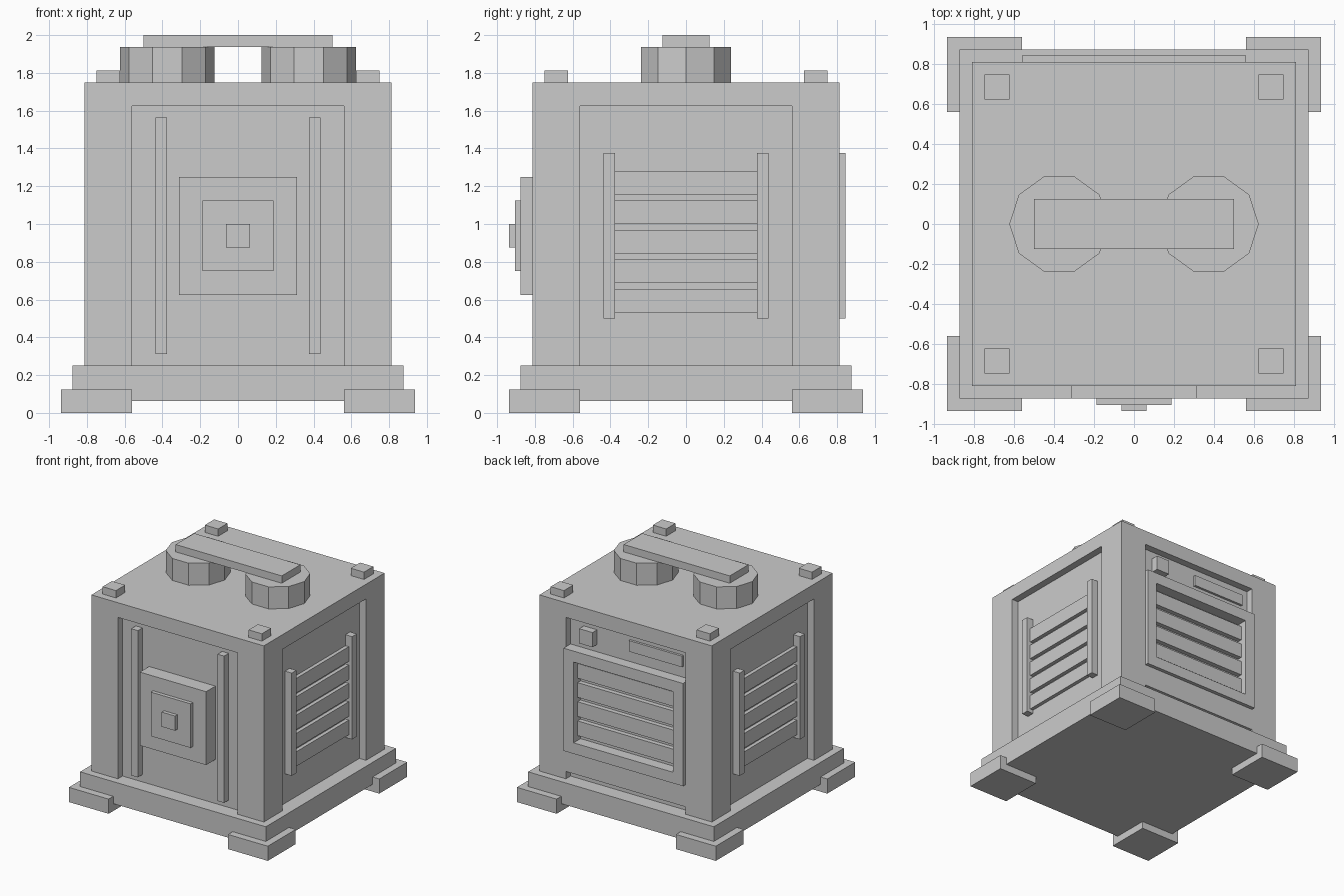
import bpy, bmesh, math
from mathutils import Matrix, Vector

if "Cube" in bpy.data.objects:
    bpy.data.objects.remove(bpy.data.objects["Cube"])

grey = bpy.data.materials.new("plain_grey")
grey.diffuse_color = (0.6, 0.6, 0.6, 1)
grey.use_nodes = True
grey.node_tree.nodes["Principled BSDF"].inputs["Base Color"].default_value = grey.diffuse_color


def finish(name, bm):
    me = bpy.data.meshes.new(name)
    bm.to_mesh(me)
    bm.free()
    me.materials.append(grey)
    ob = bpy.data.objects.new(name, me)
    bpy.context.collection.objects.link(ob)
    return ob


def boxes(name, *specs):
    """One object made of boxes, each given as (x0, x1, y0, y1, z0, z1)."""
    bm = bmesh.new()
    for x0, x1, y0, y1, z0, z1 in specs:
        m = Matrix.Translation(((x0 + x1) / 2, (y0 + y1) / 2, (z0 + z1) / 2))
        m = m @ Matrix.Diagonal((x1 - x0, y1 - y0, z1 - z0, 1))
        bmesh.ops.create_cube(bm, size=1, matrix=m)
    return finish(name, bm)


def corners(a, b, z0, z1):
    """Four square blocks, one at each corner."""
    r = {1: (a, b), -1: (-b, -a)}
    return [(*r[sx], *r[sy], z0, z1) for sx in (-1, 1) for sy in (-1, 1)]


# Base, feet and top corner studs
boxes("base_plate", (-.875, .875, -.875, .875, .0625, .25))
boxes("corner_feet", *corners(.5625, .9375, 0, .125))
boxes("top_studs", *corners(.625, .75, 1.75, 1.8125))

# Body with a recessed panel on each of the four sides
body = boxes("body", (-.8125, .8125, -.8125, .8125, .25, 1.75))
w, d, o = .5625, .75, .95
cutter = boxes("recess_cutter",
               (-w, w, -o, -d, .1, 1.625), (-w, w, d, o, .1, 1.625),
               (-o, -d, -w, w, .1, 1.625), (d, o, -w, w, .1, 1.625))
cutter.hide_render = True
mod = body.modifiers.new("recesses", 'BOOLEAN')
mod.operation = 'DIFFERENCE'
mod.solver = 'EXACT'
mod.object = cutter
bpy.context.view_layer.objects.active = body
bpy.ops.object.modifier_apply(modifier=mod.name)
bpy.data.objects.remove(cutter)

# Front rails and stepped lock plate
boxes("front_rails", *[(x - .03125, x + .03125, -.8125, -.75, .3125, 1.5625)
                       for x in (-.40625, .40625)])
boxes("front_plate", (-.3125, .3125, -.875, -.75, .625, 1.25))
boxes("front_inner_plate", (-.1875, .1875, -.90625, -.875, .75, 1.125))
boxes("front_button", (-.0625, .0625, -.9375, -.90625, .875, 1.0))

# Side vents: two uprights and five slats on each side
for side, s in (("left", -1), ("right", 1)):
    xr = sorted((s * .75, s * .8125))
    xs = sorted((s * .75, s * .78125))
    boxes(side + "_vent_uprights",
          *[(*xr, y - .03125, y + .03125, .5, 1.375) for y in (-.40625, .40625)])
    boxes(side + "_vent_slats",
          *[(*xs, -.375, .375, .53125 + i * .15625, .65625 + i * .15625)
            for i in range(5)])

# Back grille frame with louvres
boxes("back_frame",
      (-.5625, .5625, .75, .84375, 1.28125, 1.375),
      (-.5625, .5625, .75, .84375, .5, .59375),
      (-.5625, -.46875, .75, .84375, .59375, 1.28125),
      (.46875, .5625, .75, .84375, .59375, 1.28125))
boxes("back_louvres", *[(-.46875, .46875, .75, .79, z, z + .125)
                        for z in (.635, .798, .961, 1.124)])
# Lower panel, small knob and label plate on the back
boxes("back_lower_panel", (-.5625, .5625, .75, .8125, .3125, .5))
boxes("back_knob", (.3125, .4375, .75, .8125, 1.4375, 1.5625))
boxes("back_plate", (-.5, 0, .75, .77, 1.46875, 1.5625))

# Ten-sided handle mounts and the bar across them
for side, x in (("left", -.375), ("right", .375)):
    bm = bmesh.new()
    ring = [bm.verts.new((x + .25 * math.cos(i * math.pi / 5),
                          .25 * math.sin(i * math.pi / 5), 1.75)) for i in range(10)]
    bm.faces.new(ring)
    up = bmesh.ops.extrude_face_region(bm, geom=bm.faces[:])["geom"]
    bmesh.ops.translate(bm, vec=Vector((0, 0, .1875)),
                        verts=[v for v in up if isinstance(v, bmesh.types.BMVert)])
    bmesh.ops.recalc_face_normals(bm, faces=bm.faces[:])
    finish(side + "_handle_mount", bm)
boxes("handle_bar", (-.5, .5, -.125, .125, 1.9375, 2.0))
